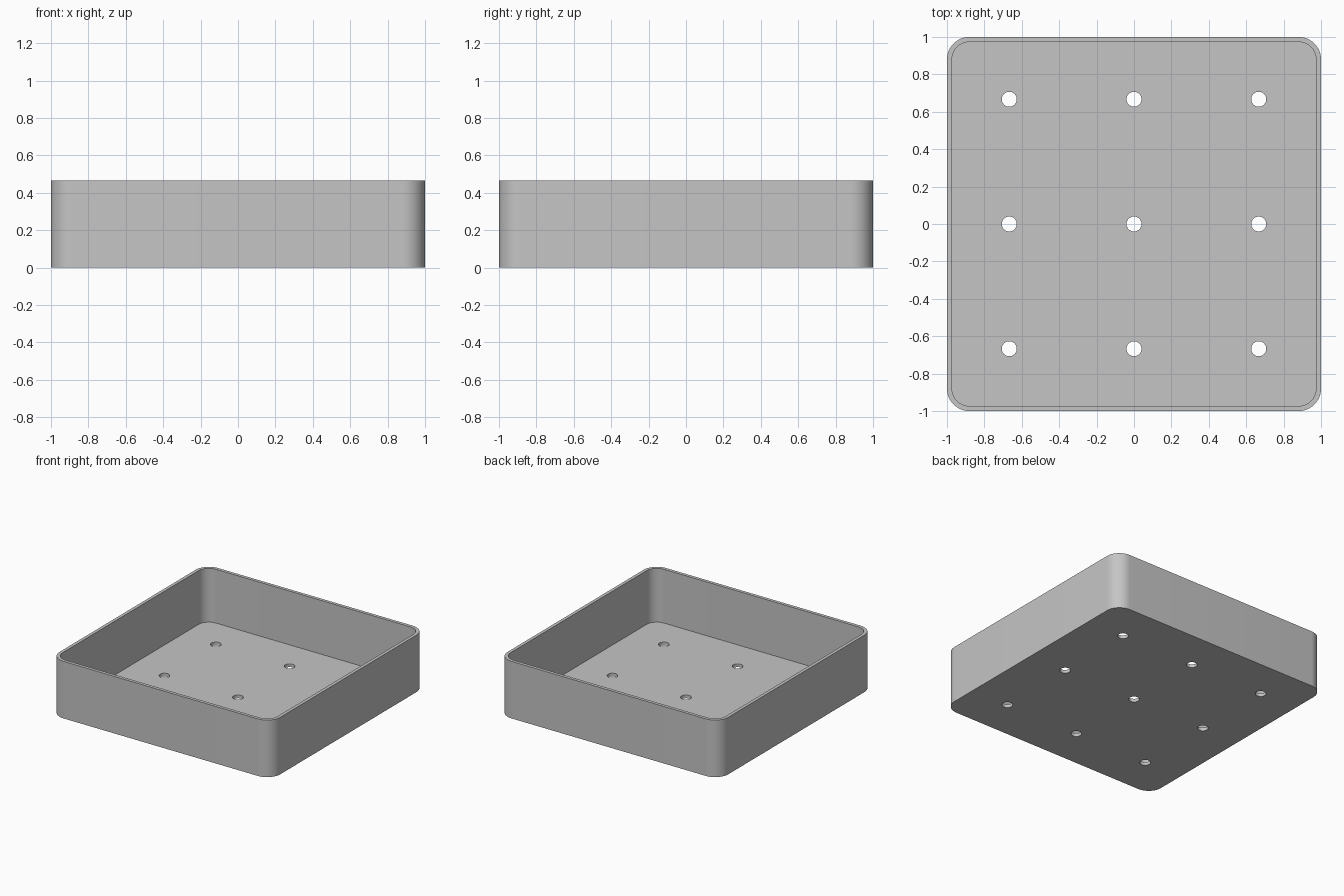
import bpy
import math

cube = bpy.data.objects.get("Cube")
if cube:
    bpy.data.objects.remove(cube, do_unlink=True)

HEIGHT = 0.467
WALL = 0.0267
RADIUS = 0.12
HOLE_RADIUS = 0.04
HOLE_SPACING = 0.667

grey = bpy.data.materials.new("light grey")
grey.use_nodes = True
colour = (0.56, 0.56, 0.56, 1)
grey.diffuse_color = colour
grey.node_tree.nodes["Principled BSDF"].inputs["Base Color"].default_value = colour


def rounded_square(curve, half, radius, steps=16):
    """Add a closed square outline with round corners."""
    points = []
    for corner in range(4):
        middle = math.radians(45 + 90 * corner)
        cx = math.copysign(half - radius, math.cos(middle))
        cy = math.copysign(half - radius, math.sin(middle))
        for i in range(steps + 1):
            a = math.pi / 2 * (corner + i / steps)
            points.append((cx + radius * math.cos(a), cy + radius * math.sin(a)))
    add_outline(curve, points)


def circle(curve, x, y, radius, steps=48):
    """Add a round hole outline."""
    angles = [math.tau * i / steps for i in range(steps)]
    add_outline(curve, [(x + radius * math.cos(a), y + radius * math.sin(a)) for a in angles])


def add_outline(curve, points):
    spline = curve.splines.new("POLY")
    spline.points.add(len(points) - 1)
    for point, (x, y) in zip(spline.points, points):
        point.co = (x, y, 0, 1)
    spline.use_cyclic_u = True


def plate(name, bottom, top, draw):
    """Extrude filled outlines between two heights into a mesh."""
    curve = bpy.data.curves.new(name, "CURVE")
    curve.dimensions = "2D"
    curve.fill_mode = "BOTH"
    curve.extrude = (top - bottom) / 2
    draw(curve)
    curve.materials.append(grey)
    obj = bpy.data.objects.new(name, curve)
    bpy.context.collection.objects.link(obj)
    obj.location.z = (top + bottom) / 2
    bpy.ops.object.select_all(action="DESELECT")
    obj.select_set(True)
    bpy.context.view_layer.objects.active = obj
    bpy.ops.object.convert(target="MESH")
    # Weld the caps to the sides so the shading is clean
    bpy.ops.object.mode_set(mode="EDIT")
    bpy.ops.mesh.select_all(action="SELECT")
    bpy.ops.mesh.remove_doubles(threshold=0.0001)
    bpy.ops.mesh.normals_make_consistent(inside=False)
    bpy.ops.object.mode_set(mode="OBJECT")
    bpy.ops.object.shade_smooth_by_angle(angle=math.radians(30))


# Tray floor with a three by three grid of drain holes
def draw_floor(curve):
    rounded_square(curve, 1, RADIUS)
    for i in (-1, 0, 1):
        for j in (-1, 0, 1):
            circle(curve, i * HOLE_SPACING, j * HOLE_SPACING, HOLE_RADIUS)


# Thin upright wall around the floor
def draw_wall(curve):
    rounded_square(curve, 1, RADIUS)
    rounded_square(curve, 1 - WALL, RADIUS - WALL)


plate("tray_floor", 0, WALL, draw_floor)
plate("tray_wall", WALL, HEIGHT, draw_wall)
